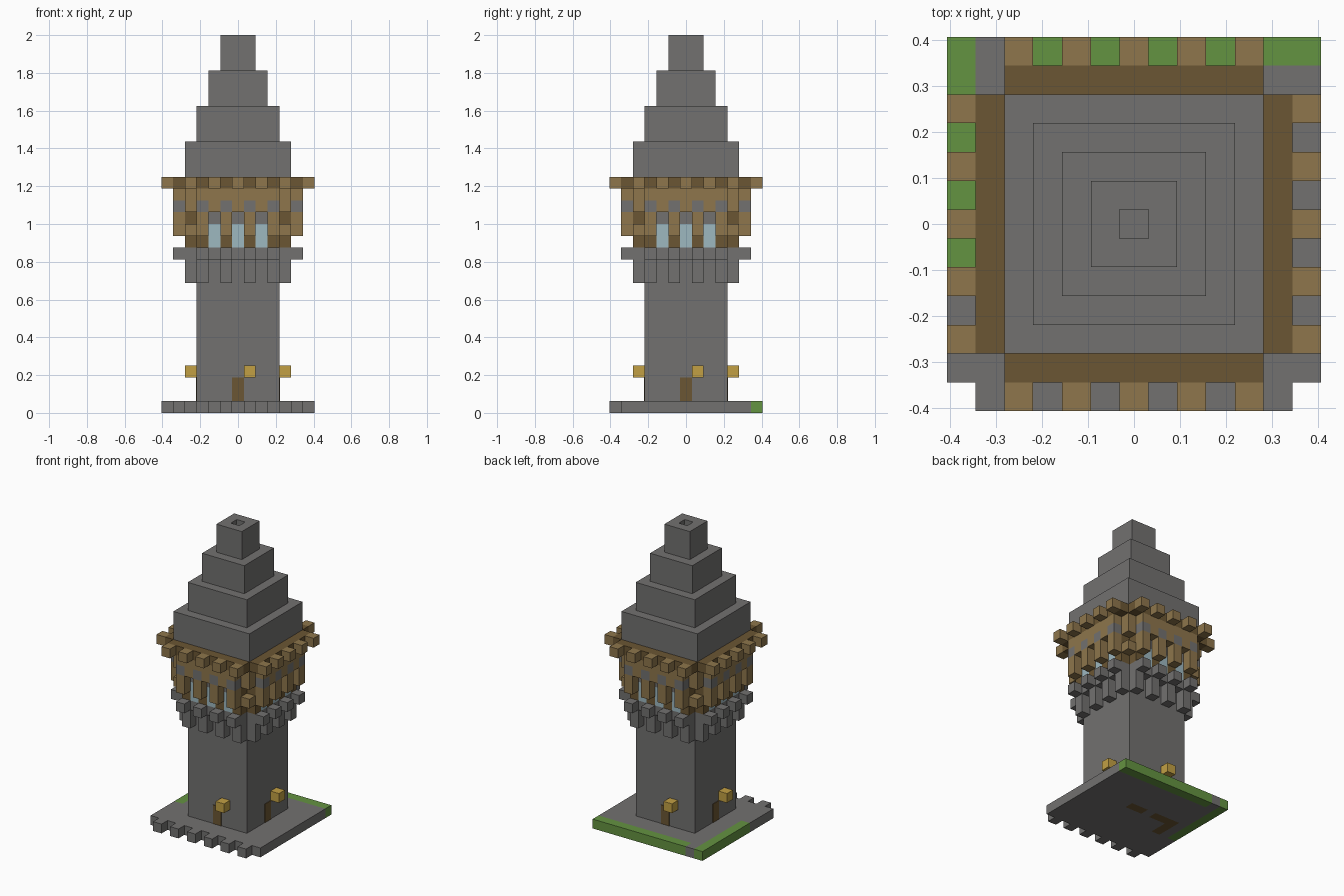
import bpy, bmesh
from mathutils import Matrix, Vector
from math import radians

U = 2 / 32  # one block

if "Cube" in bpy.data.objects:
    bpy.data.objects.remove(bpy.data.objects["Cube"])


def material(name, rgb):
    m = bpy.data.materials.new(name)
    m.use_nodes = True
    col = [((c / 255 + 0.055) / 1.055) ** 2.4 for c in rgb] + [1]
    m.diffuse_color = col
    m.node_tree.nodes["Principled BSDF"].inputs["Base Color"].default_value = col
    return m


STONE = material("stone", (114, 113, 112))
LIGHT = material("light_wood", (142, 118, 76))
DARK = material("dark_wood", (107, 86, 51))
GRASS = material("grass", (100, 147, 65))
GLASS = material("pale_glass", (158, 184, 192))
LAMP = material("lantern_yellow", (194, 160, 68))


def add_box(bm, xs, ys, zs):
    """Box over inclusive block ranges; blocks are centred on x and y."""
    lo = Vector((xs[0] - 0.5, ys[0] - 0.5, zs[0])) * U
    hi = Vector((xs[1] + 0.5, ys[1] + 0.5, zs[1] + 1)) * U
    mat = Matrix.Translation((lo + hi) / 2) @ Matrix.Diagonal((*(hi - lo), 1))
    verts = bmesh.ops.create_cube(bm, size=1, matrix=mat)["verts"]
    return list({f for v in verts for f in v.link_faces})


def finish(name, bm, *mats):
    mesh = bpy.data.meshes.new(name)
    bm.to_mesh(mesh)
    bm.free()
    for m in mats:
        mesh.materials.append(m)
    ob = bpy.data.objects.new(name, mesh)
    bpy.context.collection.objects.link(ob)
    return ob


def square(name, half, z0, z1, mat):
    bm = bmesh.new()
    add_box(bm, (-half, half), (-half, half), (z0, z1))
    return finish(name, bm, mat)


def four_sides(name, mat, boxes):
    """Boxes described on the front side, turned onto all four sides."""
    bm = bmesh.new()
    for b in boxes:
        add_box(bm, *b)
    side = bm.verts[:] + bm.edges[:] + bm.faces[:]
    for k in (1, 2, 3):
        copy = bmesh.ops.duplicate(bm, geom=side)["geom"]
        bmesh.ops.rotate(bm, verts=[g for g in copy if isinstance(g, bmesh.types.BMVert)],
                         matrix=Matrix.Rotation(radians(90 * k), 3, "Z"))
    return finish(name, bm, mat)


def row(cols, out, z0, z1):
    return [((x, x), (-out, -out), (z0, z1)) for x in cols]


ODD = (-3, -1, 1, 3)
EVEN = (-2, 0, 2)
WIDE = (-4, -2, 0, 2, 4)

# Ground slab: toothed front edge, grass along the back and part of one side
bm = bmesh.new()
soil = {(1, 1), (0, 1), (-2, 1), (-3, 1), (-4, 1), (-4, 0), (-4, -1)}
for x in range(-6, 7):
    for y in range(-6, 7):
        if y == -6 and x % 2 == 0:
            continue
        grass = (y == 6 and x != -5) or (x == -6 and y >= -1)
        for f in add_box(bm, (x, x), (y, y), (0, 0)):
            f.normal_update()
            f.material_index = 1 if grass else 0
            if (x, y) in soil and f.normal.z < -0.5:
                f.material_index = 2
finish("ground_slab", bm, STONE, GRASS, DARK)

# Shaft, doors and lanterns
square("tower_shaft", 3, 1, 18, STONE)
bm_out = 3.5 + 0.05 - 0.5
four_sides("doors", DARK, [((0, 0), (-bm_out, -bm_out), (1, 2))])
four_sides("lanterns", LAMP, row([1], 4, 3, 3))

# Stone corbels under the gallery
four_sides("corbel_bars", STONE, row(ODD, 4, 11, 12))
four_sides("gallery_floor", STONE, [((-3, 3), (-4, -4), (13, 13))])
four_sides("corbel_heads", STONE, row(ODD, 5, 13, 13))

# Gallery walls with windows
four_sides("gallery_wall", DARK, row(ODD, 4, 14, 16))
four_sides("windows", GLASS, row(EVEN, 4, 14, 15))
four_sides("window_lintels", STONE, row(EVEN, 4, 16, 16))
four_sides("gallery_posts", LIGHT, row(ODD, 5, 15, 16))
four_sides("corner_blocks", LIGHT, row([4], 4, 15, 15) + row([4], 4, 17, 18))

# Timber band with stone insets
four_sides("band_backing", LIGHT, [((-3, 3), (-4, -4), (17, 18))])
four_sides("band_blocks", LIGHT, row(EVEN, 5, 17, 17))
four_sides("band_insets", STONE, row(ODD, 5, 17, 17))
four_sides("band_top", LIGHT, [((-3, 3), (-5, -5), (18, 18))])

# Eaves and beam ends
square("eave_floor", 4, 19, 19, DARK)
four_sides("eaves", DARK, [((-4, 4), (-5, -5), (19, 19))])
four_sides("beam_ends", LIGHT, row(WIDE, 6, 19, 19))

# Stepped roof, the top step hollow in the middle
for i, half in enumerate((4, 3, 2)):
    square("roof_step_%d" % (i + 1), half, 20 + 3 * i, 22 + 3 * i, STONE)
four_sides("roof_top", STONE, [((-1, 0), (-1, -1), (29, 31))])
